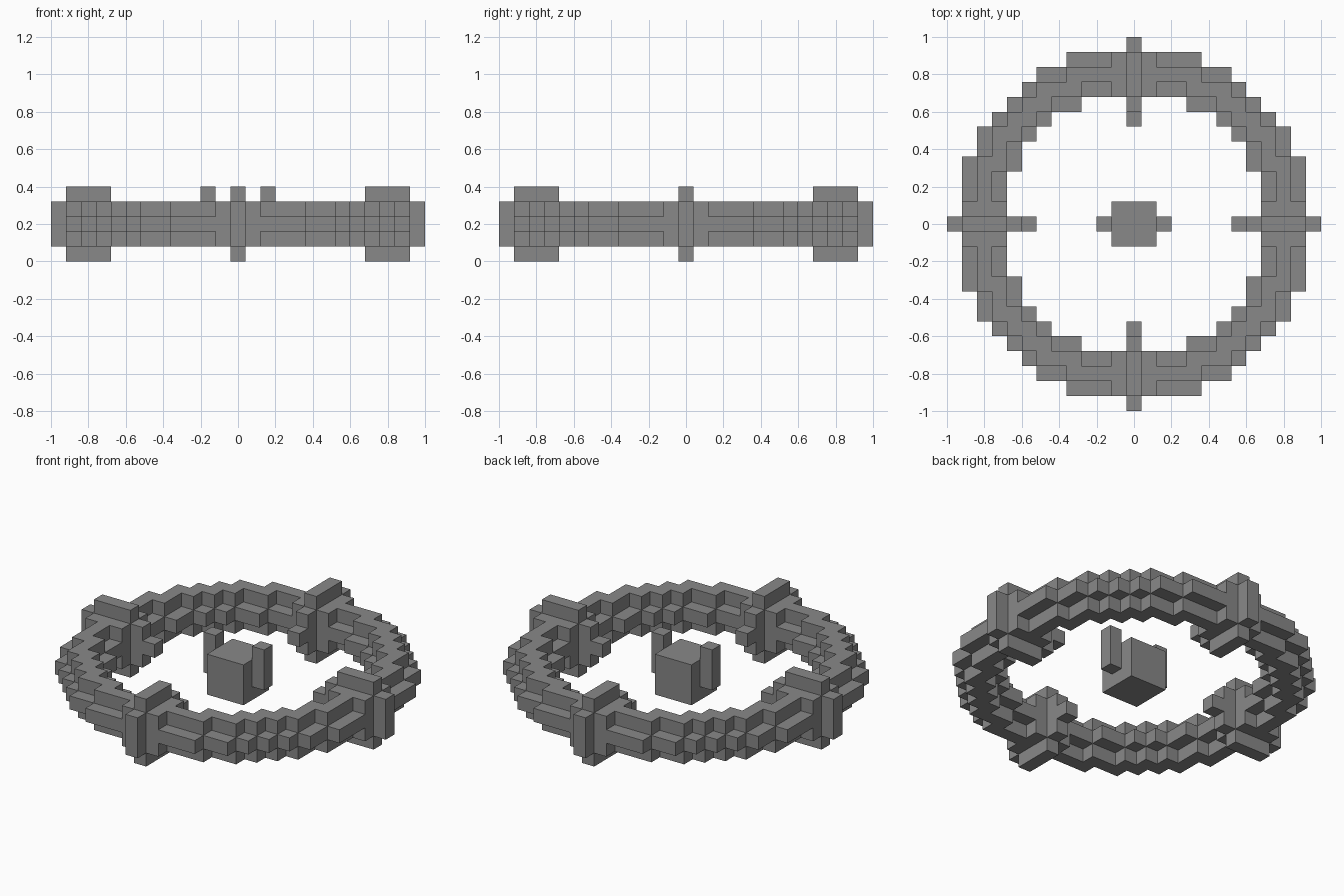
import bpy
import bmesh
from mathutils import Vector

UNIT = 0.08  # edge length of one block

cube = bpy.data.objects.get("Cube")
if cube:
    bpy.data.objects.remove(cube, do_unlink=True)

grey = bpy.data.materials.new("plain grey")
grey.use_nodes = True
colour = (0.246, 0.246, 0.246, 1)
grey.diffuse_color = colour
grey.node_tree.nodes["Principled BSDF"].inputs["Base Color"].default_value = colour

AXES = [Vector(v) for v in ((1, 0, 0), (0, 1, 0), (0, 0, 1))]


def block(xs, ys, zs):
    """All block cells in the given inclusive ranges."""
    return {(x, y, z)
            for x in range(xs[0], xs[1] + 1)
            for y in range(ys[0], ys[1] + 1)
            for z in range(zs[0], zs[1] + 1)}


def turned(cells, turns):
    """Rotate cells about z by quarter turns."""
    for _ in range(turns):
        cells = {(-y, x, z) for x, y, z in cells}
    return cells


def build(name, cells):
    """Make one object from the outer skin of a set of block cells."""
    bm = bmesh.new()
    for cell in sorted(cells):
        centre = Vector(cell) + Vector((0, 0, 0.5))
        for n in range(3):
            for sign in (1, -1):
                normal = AXES[n] * sign
                if tuple(int(c) for c in Vector(cell) + normal) in cells:
                    continue
                u, v = AXES[(n + 1) % 3] * sign, AXES[(n + 2) % 3]
                mid = centre + normal / 2
                corners = [mid + (u * a + v * b) / 2
                           for a, b in ((-1, -1), (1, -1), (1, 1), (-1, 1))]
                bm.faces.new([bm.verts.new(c * UNIT) for c in corners])
    bmesh.ops.remove_doubles(bm, verts=bm.verts, dist=0.001)
    bmesh.ops.dissolve_limit(bm, angle_limit=0.01, verts=bm.verts, edges=bm.edges)
    mesh = bpy.data.meshes.new(name)
    bm.to_mesh(mesh)
    bm.free()
    mesh.materials.append(grey)
    obj = bpy.data.objects.new(name, mesh)
    bpy.context.collection.objects.link(obj)


# Stepped centre line of the ring: row -> x span, mirrored into all quadrants
rows = {10: (0, 4), 9: (4, 6), 8: (6, 7), 7: (7, 8)}
line = {(x, y) for y, (a, b) in rows.items() for x in range(a, b + 1)}
line |= {(y, x) for x, y in line}
line = {(x * sx, y * sy) for x, y in line for sx in (1, -1) for sy in (1, -1)}

# Ring: narrow top and bottom courses, middle course one block wider each way
ring = {(x, y, z) for x, y in line for z in (1, 2, 3)}
ring |= {(x + dx, y + dy, 2) for x, y in line
         for dx, dy in ((1, 0), (-1, 0), (0, 1), (0, -1))}

# Collar and fin, repeated at the four quarters
collar = block((-1, 1), (9, 11), (1, 3))
fin = (block((0, 0), (9, 11), (0, 4)) | block((0, 0), (8, 12), (1, 3))
       | block((0, 0), (7, 7), (2, 2)))

sides = ("back", "right", "front", "left")
for turns, side in enumerate(sides):
    side_fin = turned(fin, turns)
    side_collar = turned(collar, turns) - side_fin
    ring -= side_fin | side_collar
    build(side + "_fin", side_fin)
    build(side + "_collar", side_collar)
build("ring", ring)

# Floating core with a raised tab on each side
build("core", block((-1, 1), (-1, 1), (1, 3)))
for side, x in (("left", 2), ("right", -2)):
    build(side + "_tab", block((x, x), (0, 0), (2, 4)))
